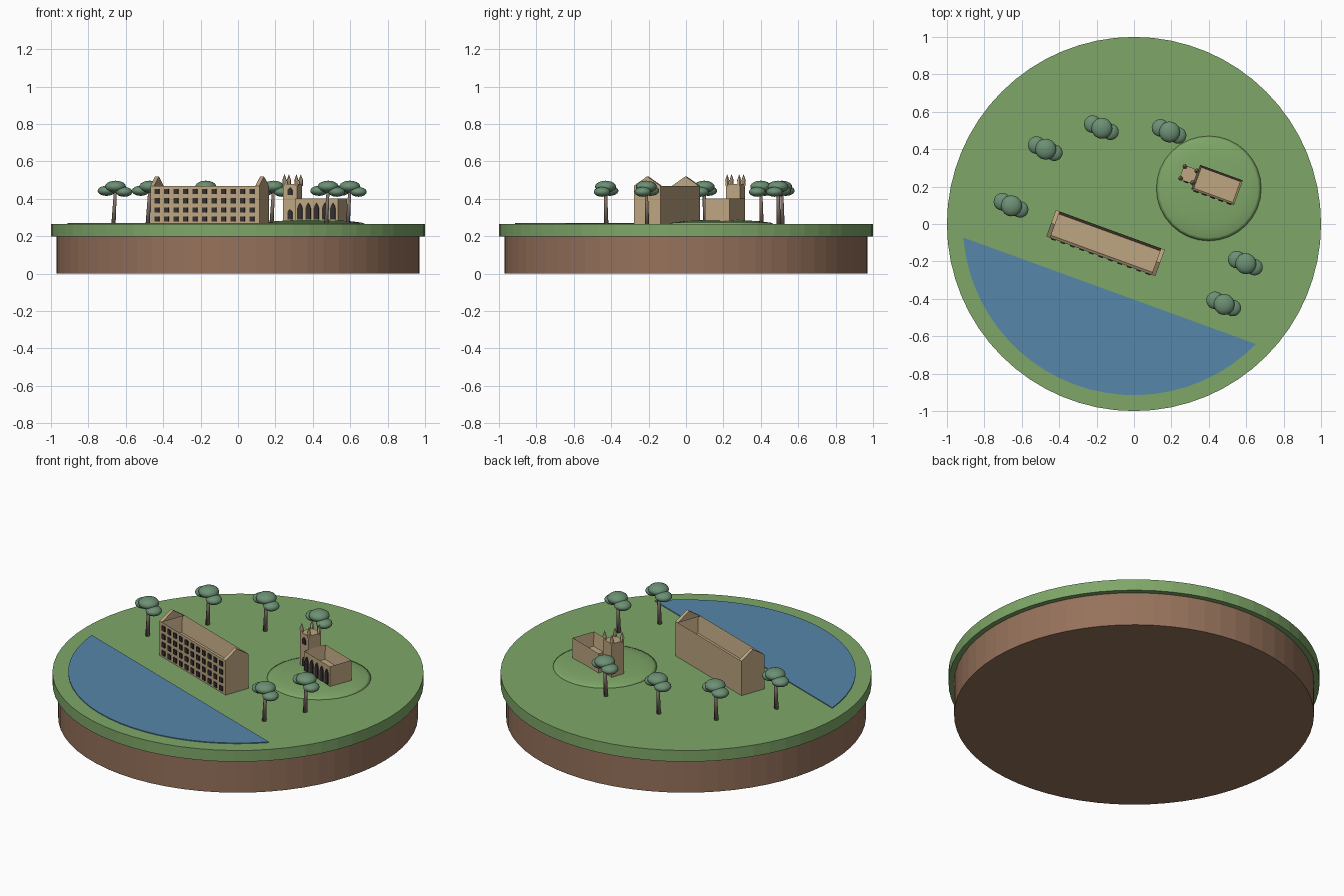
import bpy, bmesh
from math import sin, cos, pi, radians, atan2, sqrt
from mathutils import Matrix, Vector

if "Cube" in bpy.data.objects:
    bpy.data.objects.remove(bpy.data.objects["Cube"], do_unlink=True)

GROUND = 0.265
TURN = Matrix.Rotation(radians(-20), 4, 'Z')
WALL = Matrix.Rotation(pi / 2, 4, 'X')                    # outline stands up, depth goes to -y
END = Matrix.Rotation(pi / 2, 4, 'Z') @ WALL              # outline faces +x


def material(name, r, g, b):
    m = bpy.data.materials.new(name)
    m.use_nodes = True
    col = [(c / 255 / 12.92) if c < 11 else ((c / 255 + 0.055) / 1.055) ** 2.4 for c in (r, g, b)] + [1]
    m.diffuse_color = col
    m.node_tree.nodes["Principled BSDF"].inputs["Base Color"].default_value = col
    return m


GRASS = material("grass green", 127, 167, 104)
EARTH = material("earth brown", 150, 114, 91)
WATER = material("lake blue", 86, 134, 170)
STONE = material("sandstone", 190, 166, 130)
GLASS = material("dark glass", 52, 48, 48)
LEAF = material("leaf green", 108, 144, 116)
BARK = material("bark grey brown", 130, 113, 103)


def finish(bm, name, mat, matrix=Matrix(), smooth=False):
    bmesh.ops.recalc_face_normals(bm, faces=bm.faces)
    for f in bm.faces:
        f.smooth = smooth
    mesh = bpy.data.meshes.new(name)
    bm.to_mesh(mesh)
    bm.free()
    mesh.materials.append(mat)
    ob = bpy.data.objects.new(name, mesh)
    ob.matrix_world = matrix
    bpy.context.collection.objects.link(ob)
    return ob


def add_prism(bm, outline, depth, matrix=Matrix()):
    face = bm.faces.new([bm.verts.new((x, y, 0)) for x, y in outline])
    verts = list(face.verts)
    new = bmesh.ops.extrude_face_region(bm, geom=[face], use_keep_orig=True)["geom"]
    top = [v for v in new if isinstance(v, bmesh.types.BMVert)]
    bmesh.ops.translate(bm, verts=top, vec=(0, 0, depth))
    bmesh.ops.transform(bm, matrix=matrix, verts=verts + top)


def add_cone(bm, r1, r2, z0, z1, sides, x=0, y=0):
    bmesh.ops.create_cone(bm, cap_ends=True, segments=sides, radius1=r1, radius2=r2, depth=z1 - z0,
                          matrix=Matrix.Translation((x, y, (z0 + z1) / 2)))


def add_blob(bm, centre, radii, segments=20, rings=12):
    bmesh.ops.create_uvsphere(bm, u_segments=segments, v_segments=rings, radius=1,
                              matrix=Matrix.Translation(centre) @ Matrix.Diagonal((*radii, 1)))


def add_box(bm, size, centre):
    bmesh.ops.create_cube(bm, size=1, matrix=Matrix.Translation(centre) @ Matrix.Diagonal((*size, 1)))


def open_building(name, length, width, height, wall, sink, matrix):
    """Box with a sunken flat roof behind its walls."""
    bm = bmesh.new()
    add_box(bm, (length, width, height), (0, 0, height / 2))
    top = max(bm.faces, key=lambda f: f.calc_center_median().z)
    bmesh.ops.inset_region(bm, faces=[top], thickness=wall)
    bmesh.ops.translate(bm, verts=top.verts, vec=(0, 0, -sink))
    return finish(bm, name, STONE, matrix)


def rect(w, h):
    return [(-w / 2, 0), (w / 2, 0), (w / 2, h), (-w / 2, h)]


def pointed_arch(w, h):
    return [(-w / 2, 0), (w / 2, 0), (w / 2, h * .68), (w * .32, h * .85),
            (0, h), (-w * .32, h * .85), (-w / 2, h * .68)]


# Round island: earth disc under a wider grass disc
bm = bmesh.new()
add_cone(bm, 0.97, 0.97, 0, 0.2, 64)
finish(bm, "earth_base", EARTH)
bm = bmesh.new()
add_cone(bm, 1, 1, 0.198, GROUND, 64)
finish(bm, "grass_disc", GRASS)

# Lake: a circle segment cut by a slanted shore
R, SHORE = 0.915, 0.38
half = atan2(sqrt(R * R - SHORE * SHORE), SHORE)
angles = [-pi / 2 - half + 2 * half * i / 24 for i in range(25)]
bm = bmesh.new()
add_prism(bm, [(R * cos(a), R * sin(a)) for a in angles], 0.007)
finish(bm, "lake", WATER, Matrix.Translation((0, 0, GROUND - 0.002)) @ TURN)

# Low hill
bm = bmesh.new()
add_blob(bm, (0.4, 0.19, GROUND - 0.002), (0.285, 0.285, 0.025), 32, 8)
finish(bm, "hill", GRASS, smooth=True)

# Long hall with gabled ends
L, W, H = 0.62, 0.15, 0.205
hall = Matrix.Translation((-0.152, -0.102, GROUND)) @ TURN
open_building("hall_walls", L, W, H, 0.02, 0.1, hall)
bm = bmesh.new()
for x in (-L / 2, L / 2 - 0.022):
    add_prism(bm, [(-W / 2, 0), (W / 2, 0), (0, 0.05)], 0.022, Matrix.Translation((x, 0, H)) @ END)
finish(bm, "hall_gables", STONE, hall)
bm = bmesh.new()
for row in range(4):
    for col in range(11):
        spot = Matrix.Translation(((col - 5) * 0.054, -W / 2 + 0.001, 0.013 + row * 0.049))
        add_prism(bm, rect(0.026, 0.028), 0.007, spot @ WALL)
finish(bm, "hall_windows", GLASS, hall)

# Chapel: nave, tower and pinnacles
NL, NW, T = 0.243, 0.14, 0.08
chapel = Matrix.Translation((0.444, 0.209, GROUND)) @ TURN
open_building("chapel_nave", NL, NW, 0.137, 0.015, 0.08, chapel)
tx = -NL / 2 - T / 2
bm = bmesh.new()
add_box(bm, (T, T, 0.215), (tx, 0, 0.1075))
finish(bm, "chapel_tower", STONE, chapel)
bm = bmesh.new()
for sx in (-1, 1):
    for sy in (-1, 1):
        add_cone(bm, 0.011, 0.011, 0.205, 0.23, 6, tx + sx * 0.034, sy * 0.034)
        add_cone(bm, 0.013, 0.001, 0.23, 0.265, 6, tx + sx * 0.034, sy * 0.034)
finish(bm, "tower_pinnacles", STONE, chapel)
bm = bmesh.new()
for i in range(5):
    spot = Matrix.Translation(((i - 2) * 0.047, -NW / 2 + 0.001, 0.025))
    add_prism(bm, pointed_arch(0.028, 0.088), 0.007, spot @ WALL)
for z, h in ((0.025, 0.055), (0.155, 0.04)):
    spot = Matrix.Translation((tx, -T / 2 + 0.001, z))
    add_prism(bm, pointed_arch(0.026, h), 0.007, spot @ WALL)
finish(bm, "chapel_windows", GLASS, chapel)

# Trees: leaning trunk under three flattened crowns
TREES = [(-0.655, 0.097), (-0.472, 0.40), (-0.172, 0.512), (0.19, 0.492), (0.598, -0.212), (0.482, -0.43)]
for n, (x, y) in enumerate(TREES, 1):
    place = Matrix.Translation((x, y, GROUND)) @ TURN
    bm = bmesh.new()
    add_cone(bm, 0.012, 0.008, 0, 0.19, 8)
    for v in bm.verts:
        v.co.x += (v.co.z - 0.19) * 0.06
    finish(bm, f"tree_trunk_{n}", BARK, place, True)
    bm = bmesh.new()
    add_blob(bm, (0, 0, 0.2), (0.056, 0.056, 0.032))
    add_blob(bm, (-0.053, 0.004, 0.178), (0.047, 0.047, 0.027))
    add_blob(bm, (0.05, -0.002, 0.172), (0.044, 0.044, 0.026))
    finish(bm, f"tree_crown_{n}", LEAF, place, True)
